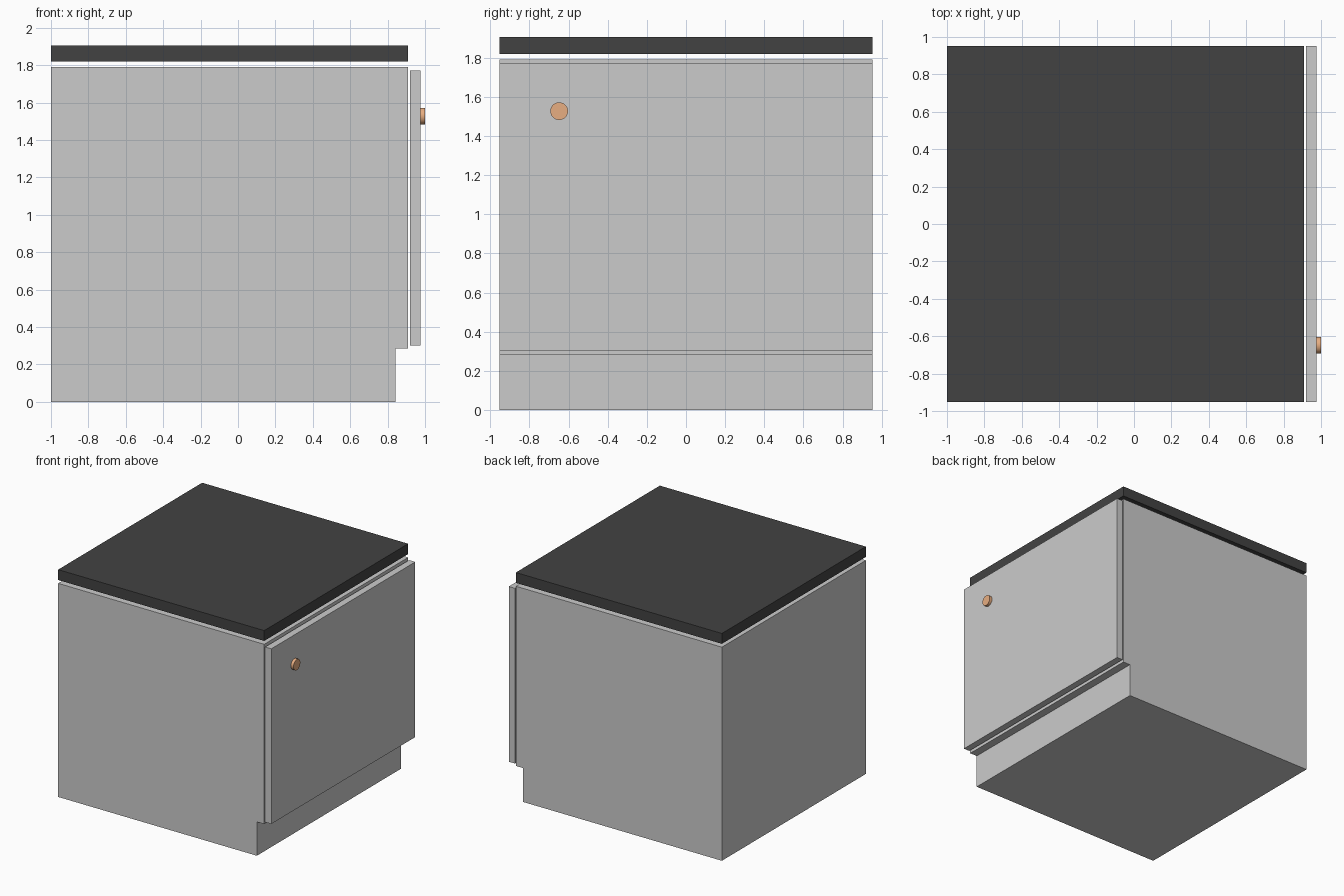
import bpy, bmesh
from math import radians
from mathutils import Matrix

if "Cube" in bpy.data.objects:
    bpy.data.objects.remove(bpy.data.objects["Cube"])

HALF_DEPTH = 0.953


def material(name, color):
    mat = bpy.data.materials.new(name)
    mat.diffuse_color = (*color, 1)
    mat.use_nodes = True
    mat.node_tree.nodes["Principled BSDF"].inputs["Base Color"].default_value = mat.diffuse_color
    return mat


def extrude_profile(name, profile, mat=None):
    """Extrude an x-z outline across the full cabinet width along y."""
    bm = bmesh.new()
    face = bm.faces.new([bm.verts.new((x, -HALF_DEPTH, z)) for x, z in profile])
    new = bmesh.ops.extrude_face_region(bm, geom=[face])["geom"]
    verts = [v for v in new if isinstance(v, bmesh.types.BMVert)]
    bmesh.ops.translate(bm, verts=verts, vec=(0, 2 * HALF_DEPTH, 0))
    bmesh.ops.recalc_face_normals(bm, faces=bm.faces)
    mesh = bpy.data.meshes.new(name)
    bm.to_mesh(mesh)
    bm.free()
    obj = bpy.data.objects.new(name, mesh)
    bpy.context.collection.objects.link(obj)
    if mat:
        mesh.materials.append(mat)
    return obj


def rect(x0, x1, z0, z1):
    return [(x0, z0), (x1, z0), (x1, z1), (x0, z1)]


dark = material("dark_top", (0.055, 0.055, 0.055))
copper = material("copper", (0.8, 0.42, 0.22))

# Carcass with recessed toe kick
extrude_profile("cabinet_body", [(-1, 0), (0.842, 0), (0.842, 0.284),
                                 (0.91, 0.284), (0.91, 1.79), (-1, 1.79)])
# Door panel and worktop, each with a shadow gap
extrude_profile("door", rect(0.919, 0.976, 0.302, 1.77))
extrude_profile("worktop", rect(-1, 0.91, 1.818, 1.905), dark)

# Round door knob
bpy.ops.mesh.primitive_cylinder_add(vertices=32, radius=0.045, depth=0.024,
                                    location=(0.988, -0.648, 1.527),
                                    rotation=(0, radians(90), 0))
knob = bpy.context.object
knob.name = "door_knob"
knob.data.materials.append(copper)
bpy.ops.object.shade_smooth_by_angle(angle=radians(30))
